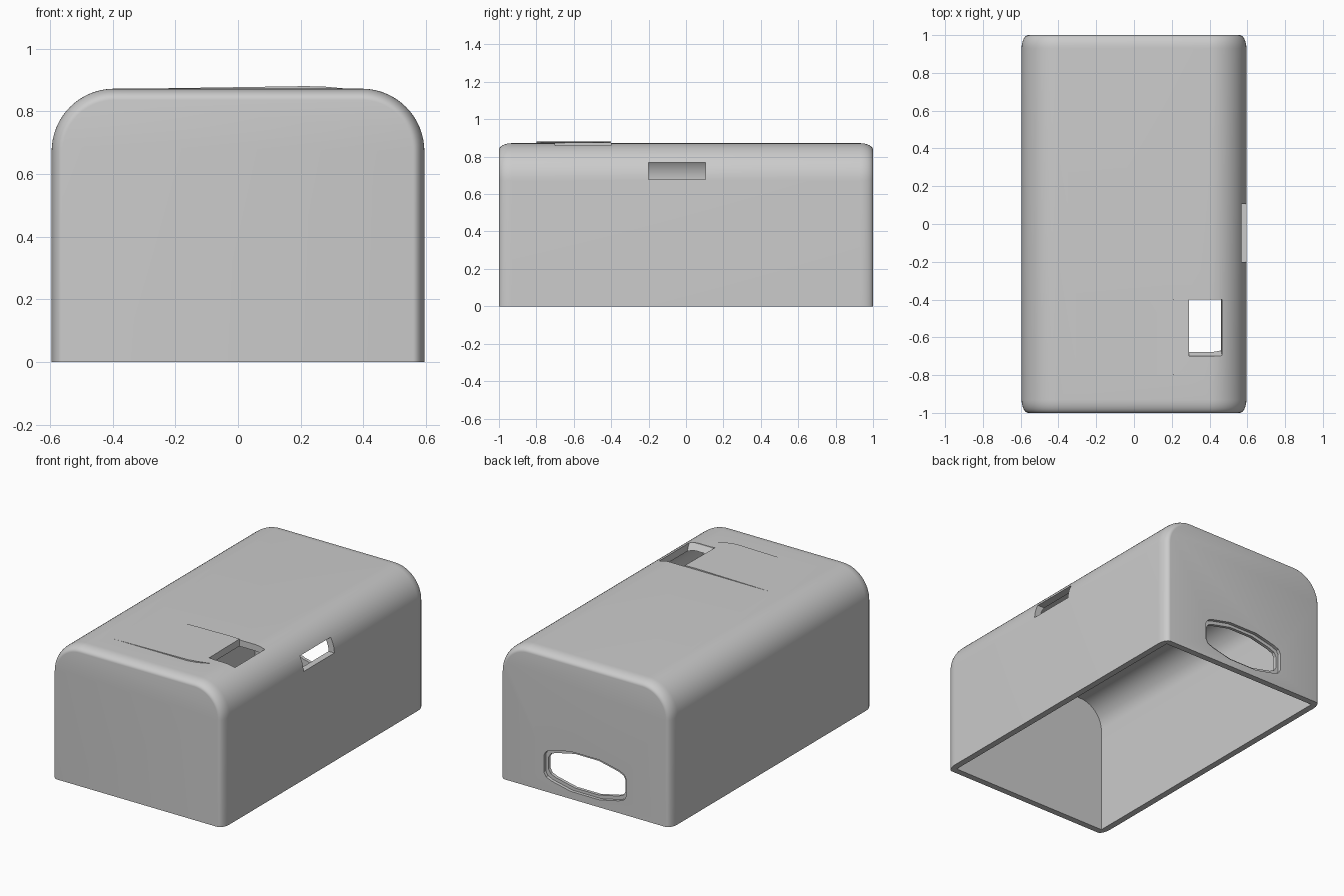
import bpy, bmesh, math

cube = bpy.data.objects.get("Cube")
if cube:
    bpy.data.objects.remove(cube, do_unlink=True)

HALF_W, HEIGHT, RADIUS, WALL = 0.595, 0.872, 0.2, 0.04

grey = bpy.data.materials.new("plain grey")
grey.use_nodes = True
grey.diffuse_color = (0.6, 0.6, 0.6, 1)
grey.node_tree.nodes["Principled BSDF"].inputs["Base Color"].default_value = (0.6, 0.6, 0.6, 1)


def loft(name, rings):
    """Skin a list of equally long point rings and close both ends."""
    bm = bmesh.new()
    loops = [[bm.verts.new(p) for p in ring] for ring in rings]
    for a, b in zip(loops, loops[1:]):
        for i in range(len(a)):
            j = (i + 1) % len(a)
            bm.faces.new((a[i], a[j], b[j], b[i]))
    bm.faces.new(loops[0])
    bm.faces.new(loops[-1])
    bmesh.ops.recalc_face_normals(bm, faces=bm.faces)
    mesh = bpy.data.meshes.new(name)
    bm.to_mesh(mesh)
    bm.free()
    mesh.materials.append(grey)
    obj = bpy.data.objects.new(name, mesh)
    bpy.context.collection.objects.link(obj)
    return obj


def arch(y, inset, base):
    """Arched cross-section with rounded shoulders."""
    r, cx, cz = RADIUS - inset, HALF_W - RADIUS, HEIGHT - RADIUS
    pts = [(HALF_W - inset, y, base)]
    for side, start in ((1, 0), (-1, 90)):
        for k in range(17):
            a = math.radians(start + 90 * k / 16)
            pts.append((side * cx + r * math.cos(a), y, cz + r * math.sin(a)))
    return pts + [(inset - HALF_W, y, base)]


def combine(target, tool, operation):
    mod = target.modifiers.new(operation, "BOOLEAN")
    mod.operation, mod.object, mod.solver = operation, tool, "EXACT"
    bpy.context.view_layer.objects.active = target
    bpy.ops.object.modifier_apply(modifier=mod.name)
    bpy.data.objects.remove(tool, do_unlink=True)


def rect(x0, x1, y0, y1, z):
    return [(x0, y0, z), (x1, y0, z), (x1, y1, z), (x0, y1, z)]


# Outer body with softly rounded ends
END_DEPTH, END_INSET = 0.07, 0.036
steps = [math.radians(90 * k / 8) for k in range(9)]
front = [(-1 + END_DEPTH * (1 - math.cos(a)), END_INSET * (1 - math.sin(a))) for a in steps]
ends = front + [(-y, i) for y, i in reversed(front)]
case = loft("case_shell", [arch(y, i, 0) for y, i in ends])

# Faintly raised, tilted pad around the top opening
outline = [(-0.37, -0.8, 0.871), (0.21, -0.8, 0.88), (0.27, -0.787, 0.879),
           (0.46, -0.7, 0.862), (0.46, -0.4, 0.862), (0.27, -0.4, 0.879),
           (0.21, -0.4, 0.88), (-0.37, -0.4, 0.871)]
pad = loft("raised_pad", [[(x, y, 0.84) for x, y, z in outline], outline])
combine(case, pad, "UNION")

# Hollow interior, open underneath
cavity = loft("cavity_cutter", [arch(y, WALL, -0.1) for y in (WALL - 1, 1 - WALL)])
combine(case, cavity, "DIFFERENCE")

# Top opening with a sloped front wall
top_cut = loft("top_opening_cutter", [rect(0.29, 0.46, -0.67, -0.4, 0.78),
                                      rect(0.29, 0.46, -0.67, -0.4, 0.82),
                                      rect(0.29, 0.467, -0.7, -0.4, 0.865),
                                      rect(0.29, 0.467, -0.7, -0.4, 0.95)])
combine(case, top_cut, "DIFFERENCE")

# Slot in the left side
slot = loft("side_slot_cutter", [rect(0.48, 0.7, -0.2, 0.105, z) for z in (0.678, 0.77)])
combine(case, slot, "DIFFERENCE")

# Lens-shaped port at the back: wide shallow recess, then a smaller hole
quarter = [(0.285, 0.055), (0.27, 0.08), (0.235, 0.095), (0.1, 0.125)]
half = quarter + [(-x, z) for x, z in reversed(quarter)]
port = half + [(-x, -z) for x, z in half]
for shrink, y0 in ((0, 0.98), (0.018, 0.9)):
    ring = [(x - math.copysign(shrink, x), 0.172 + z - math.copysign(shrink, z)) for x, z in port]
    cutter = loft("port_cutter", [[(x, y, z) for x, z in ring] for y in (y0, 1.1)])
    combine(case, cutter, "DIFFERENCE")

# Smooth shading with crisp edges
bpy.ops.object.select_all(action="DESELECT")
case.select_set(True)
bpy.context.view_layer.objects.active = case
bpy.ops.object.shade_smooth_by_angle(angle=math.radians(30))
